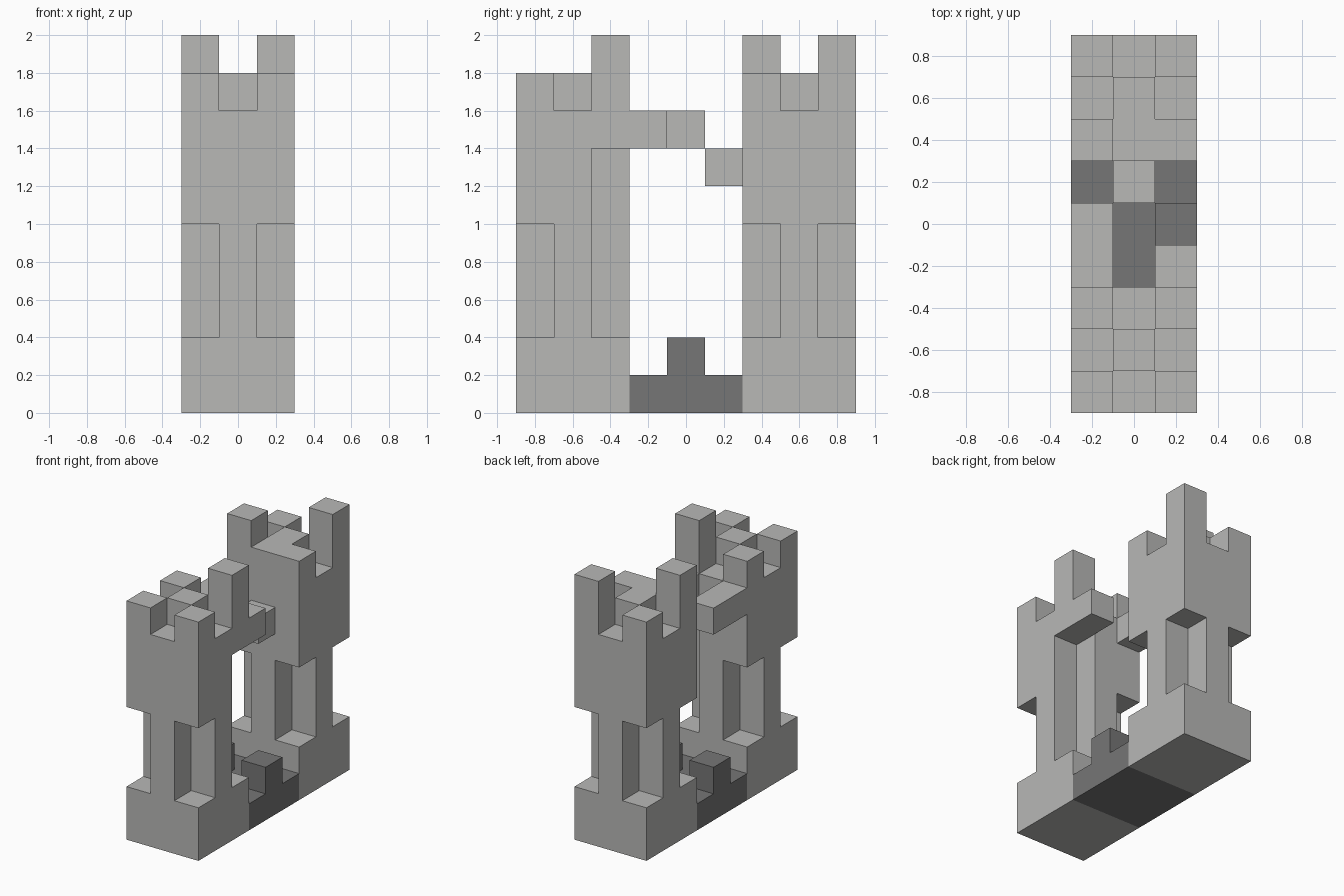
import bpy
import bmesh
from itertools import product
from mathutils import Vector

U = 0.2                                # edge length of one block
ORIGIN = Vector((-0.3, -0.9, 0.0))     # corner of the block grid

cube = bpy.data.objects.get("Cube")
if cube:
    bpy.data.objects.remove(cube, do_unlink=True)


def material(name, rgb):
    mat = bpy.data.materials.new(name)
    mat.use_nodes = True
    color = (*rgb, 1.0)
    mat.diffuse_color = color
    mat.node_tree.nodes["Principled BSDF"].inputs["Base Color"].default_value = color
    return mat


def block(start, size=(1, 1, 1)):
    """Set of grid cells filling a box."""
    return set(product(*(range(s, s + n) for s, n in zip(start, size))))


def build(name, cells, mat):
    """Closed outer skin around a set of grid cells, flat areas merged."""
    bm = bmesh.new()
    verts = {}

    def corner(p):
        if p not in verts:
            verts[p] = bm.verts.new(ORIGIN + Vector(p) * U)
        return verts[p]

    for cell in sorted(cells):
        for axis, side in product(range(3), (0, 1)):
            neighbour = list(cell)
            neighbour[axis] += 2 * side - 1
            if tuple(neighbour) in cells:
                continue
            b, c = (axis + 1) % 3, (axis + 2) % 3
            ring = []
            for db, dc in ((0, 0), (1, 0), (1, 1), (0, 1)):
                p = list(cell)
                p[axis] += side
                p[b] += db
                p[c] += dc
                ring.append(corner(tuple(p)))
            bm.faces.new(ring if side else ring[::-1])
    bmesh.ops.dissolve_limit(bm, angle_limit=0.01, verts=bm.verts[:], edges=bm.edges[:])
    mesh = bpy.data.meshes.new(name)
    bm.to_mesh(mesh)
    bm.free()
    mesh.materials.append(mat)
    obj = bpy.data.objects.new(name, mesh)
    bpy.context.collection.objects.link(obj)
    return obj


def tower(y):
    """Square tower with a cross-shaped waist and corner battlements."""
    cells = block((0, y, 0), (3, 3, 8))
    for x, dy in product((0, 2), (0, 2)):
        cells -= block((x, y + dy, 2), (1, 1, 3))
        cells |= block((x, y + dy, 8))
    return cells | block((1, y + 1, 8))


stone = material("light_stone", (0.48, 0.48, 0.47))
dark_stone = material("dark_stone", (0.18, 0.18, 0.18))

# Front tower: one tall merlon, one longer recess, remains of the bridge
front = tower(0)
front |= block((2, 2, 9))
front -= block((2, 2, 2), (1, 1, 5))
front |= block((0, 3, 7), (1, 2, 1)) | block((2, 3, 7))
build("front_tower", front, stone)

# Rear tower: two tall merlons, filled crenel, bridge stub
rear = tower(6)
rear |= block((0, 6, 9)) | block((2, 8, 9))
rear |= block((1, 6, 8)) | block((1, 5, 6))
build("rear_tower", rear, stone)

# Dark roadway between the towers with a curb block on each side
road = block((0, 3, 0), (3, 3, 1))
for x in (0, 2):
    road |= block((x, 4, 1))
build("roadway", road, dark_stone)
